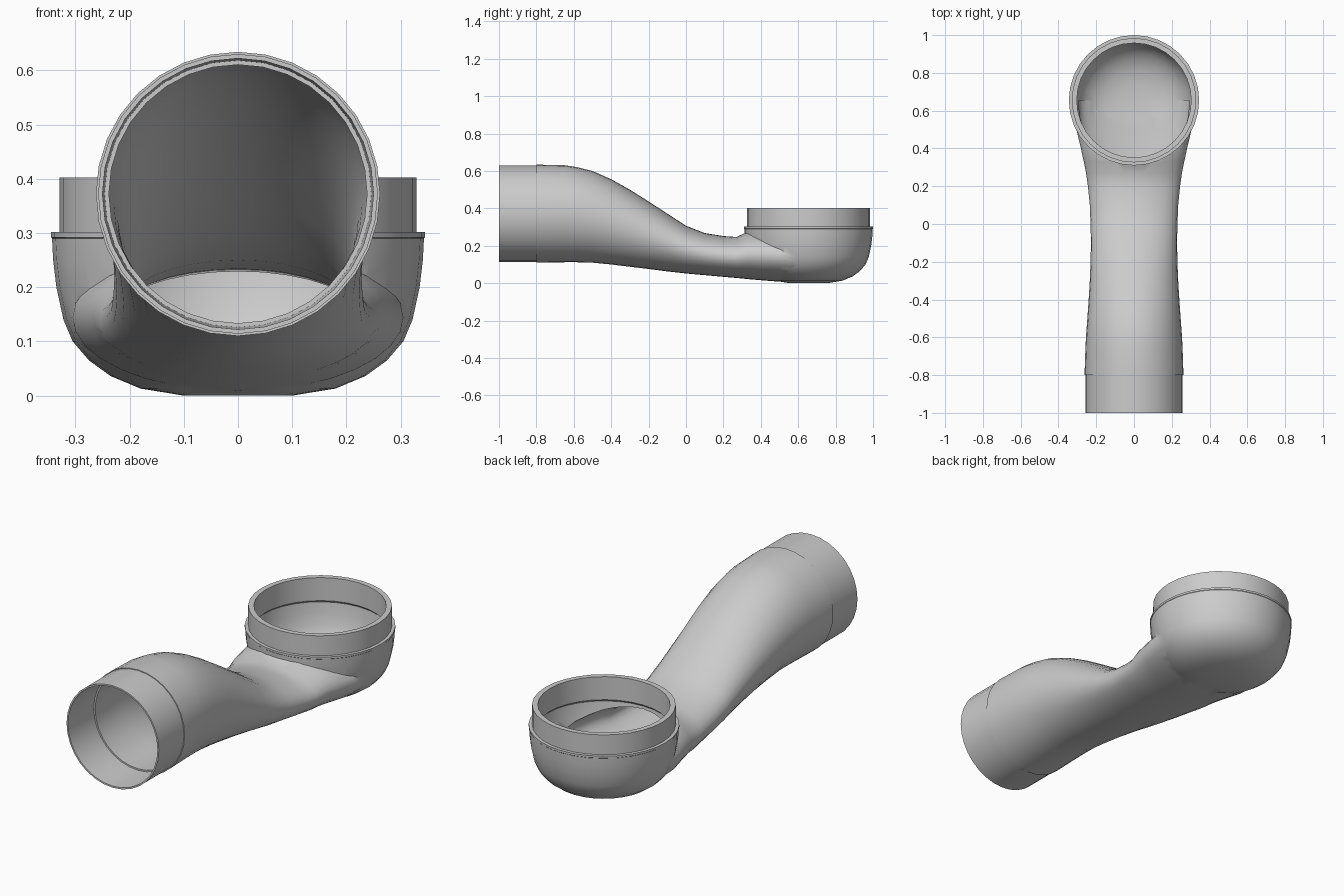
import bpy, bmesh
from math import sin, cos, pi

if "Cube" in bpy.data.objects:
    bpy.data.objects.remove(bpy.data.objects["Cube"])

SIDES = 32
BOWL_Y, PIPE_Z = 0.655, 0.372


def skin(name, rings, closed=False):
    """Bridge equal-sized rings of points; cap the ends or close the loop."""
    bm = bmesh.new()
    loops = [[bm.verts.new(p) for p in ring] for ring in rings]
    pairs = list(zip(loops, loops[1:]))
    if closed:
        pairs.append((loops[-1], loops[0]))
    for a, b in pairs:
        for i in range(SIDES):
            j = (i + 1) % SIDES
            bm.faces.new((a[i], a[j], b[j], b[i]))
    if not closed:
        bm.faces.new(loops[0])
        bm.faces.new(loops[-1])
    bmesh.ops.recalc_face_normals(bm, faces=bm.faces[:])
    mesh = bpy.data.meshes.new(name)
    bm.to_mesh(mesh)
    bm.free()
    ob = bpy.data.objects.new(name, mesh)
    bpy.context.collection.objects.link(ob)
    return ob


def angles():
    return [2 * pi * i / SIDES for i in range(SIDES)]


def ring_z(r, z):
    return [(r * cos(a), BOWL_Y + r * sin(a), z) for a in angles()]


def ring_y(r, y):
    return [(r * cos(a), y, PIPE_Z + r * sin(a)) for a in angles()]


def section(y, half, low, high, wall):
    """Oval pipe section across y, shrunk by the wall thickness."""
    mid, rise = (low + high) / 2, (high - low) / 2 - wall
    return [((half - wall) * cos(a), y, mid + rise * sin(a)) for a in angles()]


def boolean(ob, other, operation):
    mod = ob.modifiers.new(operation, 'BOOLEAN')
    mod.operation, mod.solver, mod.object = operation, 'EXACT', other
    bpy.context.view_layer.objects.active = ob
    bpy.ops.object.modifier_apply(modifier=mod.name)
    bpy.data.objects.remove(other)


# Pipe stations: y, half width, bottom z, top z
stations = [
    (-0.80, 0.262, 0.110, 0.634), (-0.65, 0.257, 0.112, 0.631),
    (-0.58, 0.253, 0.112, 0.620), (-0.50, 0.247, 0.110, 0.600),
    (-0.40, 0.240, 0.100, 0.556), (-0.30, 0.234, 0.088, 0.500),
    (-0.20, 0.230, 0.076, 0.437), (-0.10, 0.228, 0.063, 0.372),
    (0.00, 0.230, 0.052, 0.307), (0.10, 0.234, 0.043, 0.268),
    (0.20, 0.244, 0.034, 0.252), (0.27, 0.254, 0.028, 0.247),
    (0.33, 0.266, 0.022, 0.275), (0.40, 0.281, 0.016, 0.280),
    (0.50, 0.305, 0.008, 0.280), (0.655, 0.312, 0.004, 0.280)]

# Bowl profile: radius, z
bowl = [(0.10, 0.0), (0.18, 0.013), (0.235, 0.036), (0.275, 0.065),
        (0.305, 0.10), (0.322, 0.14), (0.335, 0.20), (0.341, 0.25), (0.343, 0.29)]

# Outer body: pipe joined to bowl
body = skin("pipe_body", [section(*s, 0) for s in stations])
boolean(body, skin("bowl", [ring_z(*p) for p in bowl + [(0.345, 0.292), (0.345, 0.302)]]), 'UNION')

# Hollow interior
inner = [section(*s, 0.018) for s in stations]
inner[0] = ring_y(0.238, -0.82)
hollow = skin("hollow", inner)
cup = [(r - 0.022, z + 0.022) for r, z in bowl[:-1]] + [(0.305, 0.285), (0.305, 0.33)]
boolean(hollow, skin("hollow_bowl", [ring_z(*p) for p in cup]), 'UNION')
boolean(body, hollow, 'DIFFERENCE')

# Thin socket collars at both openings
front = skin("front_collar", [ring_y(*p) for p in
             ((0.258, -1.0), (0.258, -0.795), (0.246, -0.795), (0.250, -1.0))], True)
top = skin("top_collar", [ring_z(*p) for p in
           ((0.329, 0.298), (0.329, 0.402), (0.303, 0.402), (0.303, 0.298))], True)

# Smooth shading with crisp rims
for ob in (body, front, top):
    bpy.ops.object.select_all(action='DESELECT')
    ob.select_set(True)
    bpy.context.view_layer.objects.active = ob
    bpy.ops.object.shade_smooth_by_angle(angle=pi / 6)
